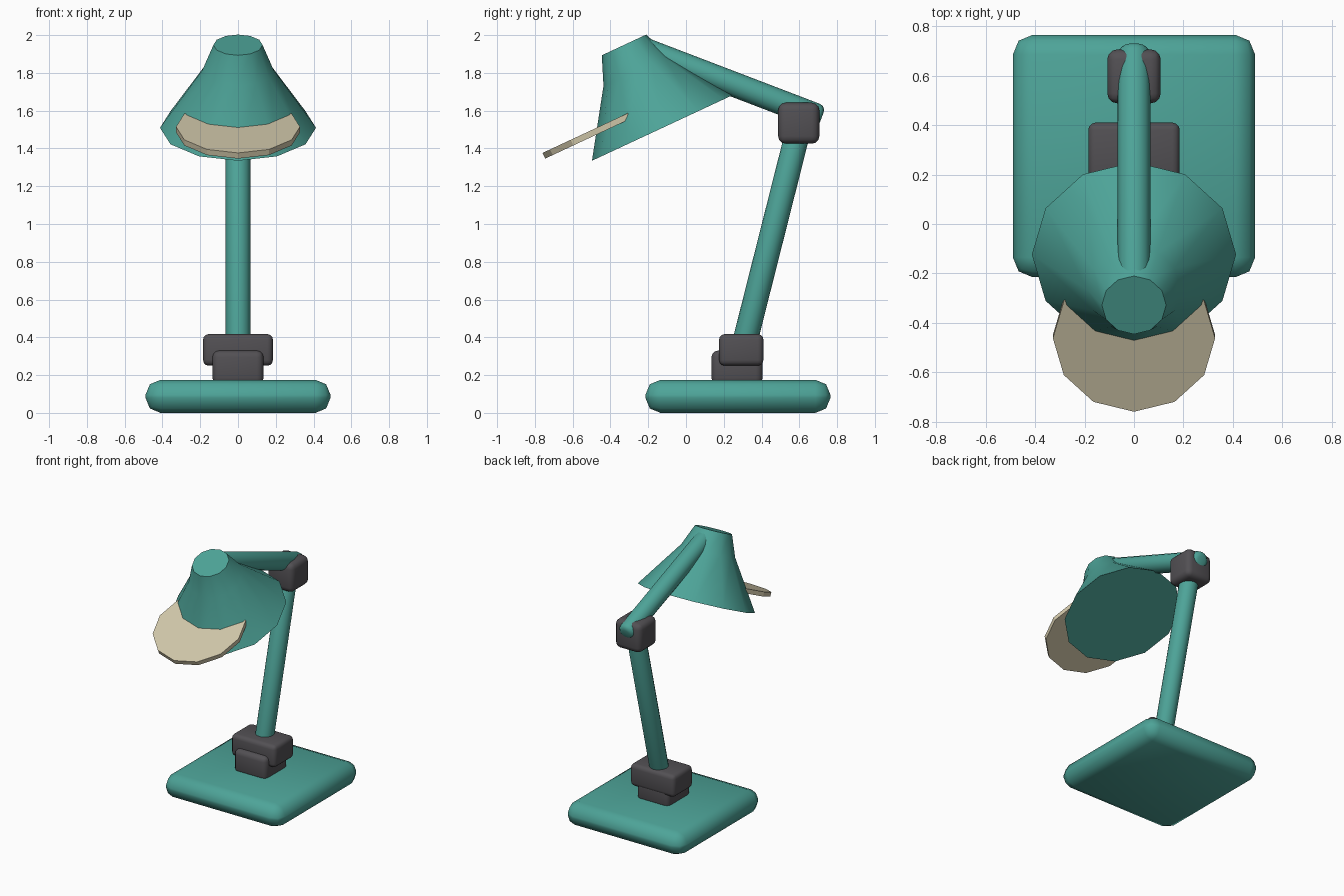
import bpy, bmesh, math
from mathutils import Vector

cube = bpy.data.objects.get("Cube")
if cube:
    bpy.data.objects.remove(cube, do_unlink=True)


def material(name, rgb):
    m = bpy.data.materials.new(name)
    m.use_nodes = True
    m.diffuse_color = (*rgb, 1)
    m.node_tree.nodes["Principled BSDF"].inputs["Base Color"].default_value = (*rgb, 1)
    return m


teal = material("teal paint", (0.075, 0.37, 0.315))
charcoal = material("charcoal plastic", (0.085, 0.08, 0.088))
cream = material("cream plastic", (0.64, 0.575, 0.40))


def finish(obj, name, mat, bevel=0, segments=2, smooth=35):
    """Name, colour, round off and shade the active object."""
    obj.name = name
    obj.data.materials.append(mat)
    bpy.ops.object.transform_apply(location=False, rotation=False, scale=True)
    if bevel:
        mod = obj.modifiers.new("rounding", "BEVEL")
        mod.width = bevel
        mod.segments = segments
        mod.limit_method = "ANGLE"
        mod.angle_limit = math.radians(50)
        bpy.ops.object.modifier_apply(modifier=mod.name)
    if smooth:
        bpy.ops.object.shade_smooth_by_angle(angle=math.radians(smooth))
    return obj


def block(name, mat, half_x, ys, zs, bevel, segments=2):
    centre = (0, sum(ys) / 2, sum(zs) / 2)
    bpy.ops.mesh.primitive_cube_add(size=1, location=centre)
    obj = bpy.context.object
    obj.scale = (2 * half_x, ys[1] - ys[0], zs[1] - zs[0])
    return finish(obj, name, mat, bevel, segments, 50)


def rod(name, start, end, radius=0.066):
    a, b = Vector((0, *start)), Vector((0, *end))
    bpy.ops.mesh.primitive_cylinder_add(vertices=16, radius=radius,
                                        depth=(b - a).length, location=(a + b) / 2)
    obj = bpy.context.object
    obj.rotation_euler = (b - a).to_track_quat("Z", "Y").to_euler()
    return finish(obj, name, teal, 0.035, 3, 50)


# Base and swivel mount
block("base", teal, 0.49, (-0.215, 0.765), (0, 0.175), 0.08)
block("lower_mount", charcoal, 0.135, (0.135, 0.405), (0.15, 0.33), 0.035, 3)
block("upper_mount", charcoal, 0.185, (0.175, 0.41), (0.25, 0.417), 0.03, 3)

# Arms and elbow
rod("lower_arm", (0.30, 0.33), (0.598, 1.51))
block("elbow_joint", charcoal, 0.108, (0.488, 0.706), (1.425, 1.642), 0.04, 3)
rod("upper_arm", (-0.265, 1.938), (0.718, 1.562))

# Closed twelve-sided shade, tilted forward: (radius, distance down the axis)
TILT = math.radians(25)
SIDES = 12
bm = bmesh.new()
rings = []
for radius, depth in ((0.13, 0), (0.19, 0.15), (0.413, 0.484)):
    rings.append([bm.verts.new((radius * math.sin(math.tau * i / SIDES),
                                radius * math.cos(math.tau * i / SIDES), -depth))
                  for i in range(SIDES)])
for upper, lower in zip(rings, rings[1:]):
    for i in range(SIDES):
        j = (i + 1) % SIDES
        bm.faces.new((upper[i], upper[j], lower[j], lower[i]))
bm.faces.new(rings[0])
bm.faces.new(rings[-1])
bmesh.ops.recalc_face_normals(bm, faces=bm.faces)
mesh = bpy.data.meshes.new("shade")
bm.to_mesh(mesh)
bm.free()
shade = bpy.data.objects.new("shade", mesh)
bpy.context.collection.objects.link(shade)
shade.location = (0, -0.328, 1.948)
shade.rotation_euler.x = TILT
bpy.ops.object.select_all(action="DESELECT")
shade.select_set(True)
bpy.context.view_layer.objects.active = shade
finish(shade, "shade", teal)

# Visor disc pushed through the front of the shade
bpy.ops.mesh.primitive_cylinder_add(vertices=SIDES, radius=0.328, depth=0.033,
                                    location=(0, -0.455, 1.50), rotation=(TILT, 0, 0))
finish(bpy.context.object, "visor", cream, smooth=0)
